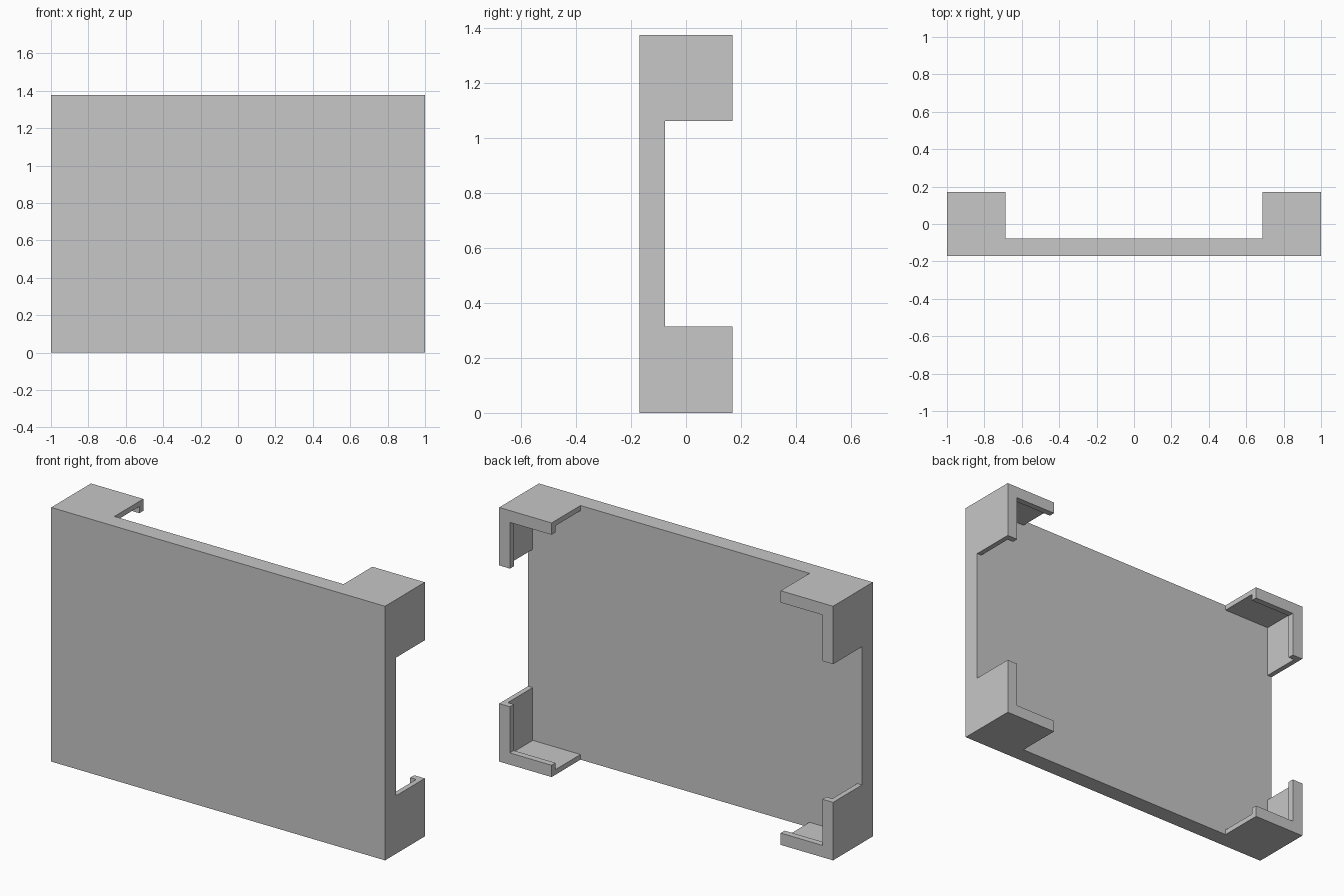
import bpy
import bmesh

cube = bpy.data.objects.get("Cube")
if cube:
    bpy.data.objects.remove(cube, do_unlink=True)

W, H = 1.0, 1.376           # half width, height
FRONT, PLATE, BACK = -0.17, -0.077, 0.17
ARM, WALL, LIP, LIP_DEPTH = 0.314, 0.028, 0.064, 0.034

grey = bpy.data.materials.new("light_grey")
grey.use_nodes = True
colour = (0.57, 0.57, 0.57, 1)
grey.diffuse_color = colour
grey.node_tree.nodes["Principled BSDF"].inputs["Base Color"].default_value = colour


def extrude_outline(bm, outline, y0, y1):
    """Extrude an outline in the xz plane from y0 to y1."""
    face = bm.faces.new([bm.verts.new((x, y0, z)) for x, z in outline])
    result = bmesh.ops.extrude_face_region(bm, geom=[face])
    verts = [v for v in result["geom"] if isinstance(v, bmesh.types.BMVert)]
    bmesh.ops.translate(bm, verts=verts, vec=(0, y1 - y0, 0))


def finish(bm, name):
    bmesh.ops.recalc_face_normals(bm, faces=bm.faces)
    mesh = bpy.data.meshes.new(name)
    bm.to_mesh(mesh)
    bm.free()
    mesh.materials.append(grey)
    bpy.context.collection.objects.link(bpy.data.objects.new(name, mesh))


def angle_outline(sx, top, t):
    """L shape of thickness t hugging one corner of the panel."""
    points = [(0, 0), (ARM, 0), (ARM, t), (t, t), (t, ARM), (0, ARM)]
    return [(sx * (W - u), H - v if top else v) for u, v in points]


# Front panel
panel = bmesh.new()
extrude_outline(panel, [(-W, 0), (W, 0), (W, H), (-W, H)], FRONT, PLATE)
finish(panel, "front_panel")

# Corner brackets: thin walls ending in a thicker retaining lip
for sx, side in ((1, "left"), (-1, "right")):
    for top, level in ((False, "bottom"), (True, "top")):
        for part, t, y0, y1 in (("wall", WALL, PLATE, BACK - LIP_DEPTH),
                                ("lip", LIP, BACK - LIP_DEPTH, BACK)):
            bm = bmesh.new()
            extrude_outline(bm, angle_outline(sx, top, t), y0, y1)
            finish(bm, f"{level}_{side}_corner_{part}")
